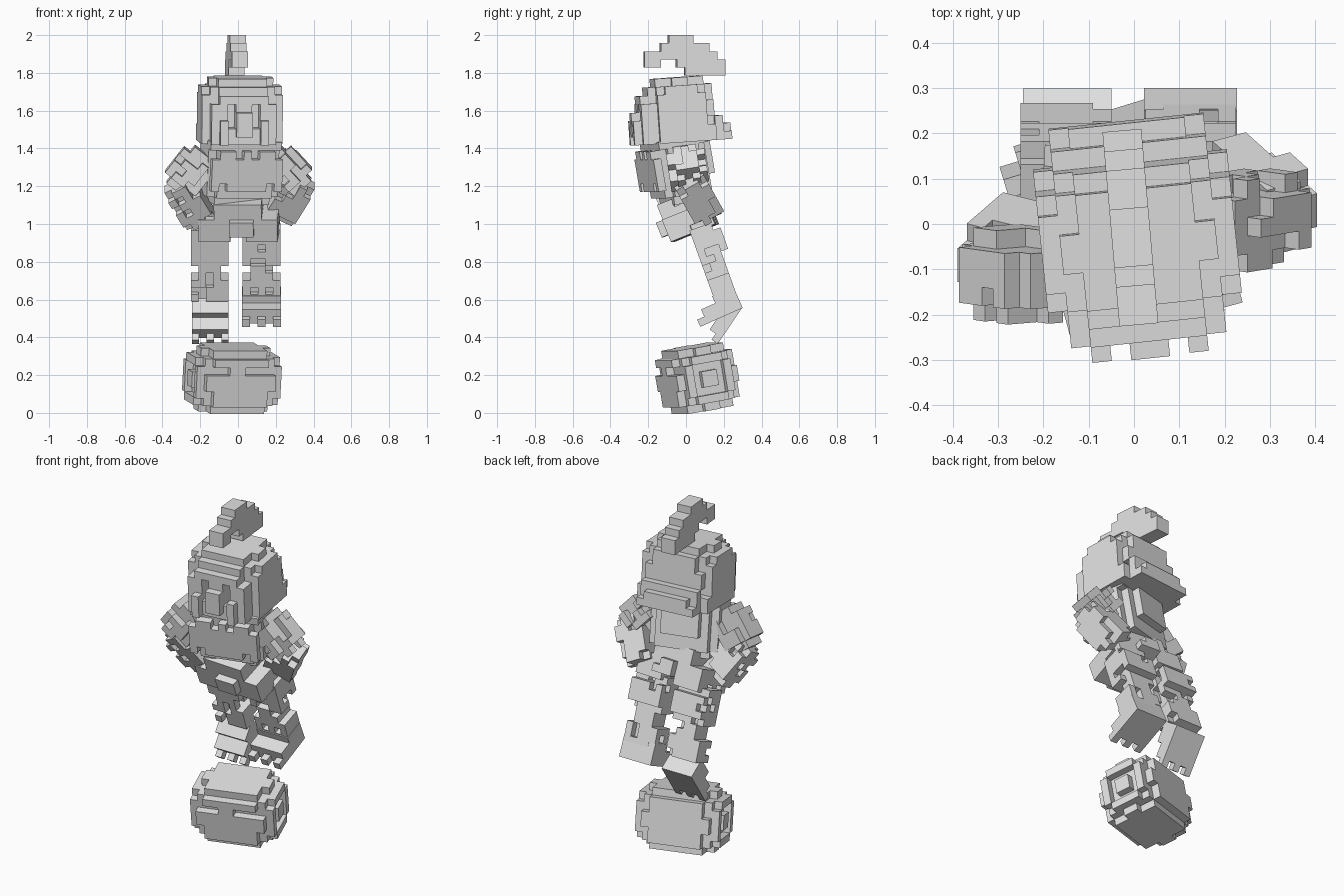
import bpy, bmesh, random
from math import radians
from mathutils import Matrix, Vector, Euler

cube = bpy.data.objects.get("Cube")
if cube:
    bpy.data.objects.remove(cube, do_unlink=True)

random.seed(4)
U = 0.043  # edge of one voxel

grey = bpy.data.materials.new("stone grey")
grey.use_nodes = True
grey.diffuse_color = (0.75, 0.75, 0.75, 1)
grey.node_tree.nodes["Principled BSDF"].inputs["Base Color"].default_value = grey.diffuse_color


def block(x0, x1, y0, y1, z0, z1):
    """Set of voxels in a box, both ends included."""
    return {(x, y, z) for x in range(x0, x1 + 1)
            for y in range(y0, y1 + 1) for z in range(z0, z1 + 1)}


def rounded(w, d, h, power=4):
    """Box of voxels with stepped round edges."""
    size = (w, d, h)
    return {c for c in block(0, w - 1, 0, d - 1, 0, h - 1)
            if sum(abs((v + 0.5) / n * 2 - 1) ** power for v, n in zip(c, size)) < 1}


def pitted(cells, share):
    """Knock single voxels out of the sides."""
    sides = ((1, 0), (-1, 0), (0, 1), (0, -1))
    return {(x, y, z) for x, y, z in sorted(cells)
            if all((x + i, y + j, z) in cells for i, j in sides) or random.random() > share}


def build(name, cells, size, matrix, unit=U):
    """Skin the voxel set with its outer faces, centred on a box of the given size."""
    bm = bmesh.new()
    verts = {}

    def vert(p):
        if p not in verts:
            verts[p] = bm.verts.new([(v - n / 2) * unit for v, n in zip(p, size)])
        return verts[p]

    for cell in sorted(cells):
        for a in range(3):
            b, c = (a + 1) % 3, (a + 2) % 3
            for s in (-1, 1):
                near = list(cell)
                near[a] += s
                if tuple(near) in cells:
                    continue
                loop = []
                for i, j in ((0, 0), (1, 0), (1, 1), (0, 1)):
                    p = list(cell)
                    p[a] += s > 0
                    p[b] += i
                    p[c] += j
                    loop.append(vert(tuple(p)))
                bm.faces.new(loop if s > 0 else loop[::-1])
    mesh = bpy.data.meshes.new(name)
    bm.to_mesh(mesh)
    bm.free()
    mesh.materials.append(grey)
    obj = bpy.data.objects.new(name, mesh)
    obj.matrix_world = matrix
    bpy.context.collection.objects.link(obj)


def place(loc, pitch=0, yaw=0):
    turn = Euler((radians(pitch), 0, radians(yaw)))
    return Matrix.Translation(loc) @ turn.to_matrix().to_4x4()


def along(start, end):
    """Frame at the middle of a limb, z running from start to end."""
    a, b = Vector(start), Vector(end)
    z = (b - a).normalized()
    y = z.cross(Vector((1, 0, 0))).normalized()
    turn = Matrix((y.cross(z), y, z)).transposed().to_4x4()
    return Matrix.Translation((a + b) / 2) @ turn


# Rounded chest underfoot: seam, latch and square rings on both ends
chest = rounded(11, 8, 8, 3.3)
chest -= block(0, 10, 0, 0, 5, 5)
for x in (0, 10):
    chest -= block(x, x, 2, 5, 2, 5) - block(x, x, 3, 4, 3, 4)
chest |= block(4, 5, 0, 0, 4, 5)
build("chest", chest, (11, 8, 8), place((-0.032, 0.06, 0.183), 10, 17), 0.0425)

# Legs slope back to the ankles: full thigh, narrow shin, wide cuff
# (limb y points to the front)
for name, x in (("right", -0.15), ("left", 0.125)):
    leg = block(0, 4, 0, 2, 0, 4) | block(1, 3, 0, 2, 5, 6) | block(0, 4, 0, 2, 7, 9)
    leg |= block(0, 4, -1, -1, 1, 3)
    leg = pitted(leg, 0.12)
    build(name + "_leg", leg, (5, 3, 10), along((x, 0.075, 0.985), (x, 0.21, 0.61)), 0.04)

# Feet with stepped toes: the right one points steeply down
foot = rounded(5, 6, 3, 6) - block(0, 4, 0, 0, 1, 2) - block(0, 4, 1, 2, 2, 2)
foot -= block(1, 1, 0, 0, 0, 0) | block(3, 3, 0, 0, 0, 0)
build("left_foot", foot, (5, 6, 3), place((0.125, 0.163, 0.562), 24), 0.041)
build("right_foot", foot, (5, 6, 3), place((-0.147, 0.185, 0.495), 56), 0.039)

# Hips with a narrower waist and a buckle
hips = rounded(10, 6, 3, 6) | block(2, 7, 0, 5, 3, 4)
hips |= block(4, 6, -1, -1, 1, 2) | block(4, 6, 6, 6, 1, 2)
hips -= block(4, 5, 0, 5, 0, 0)
build("hips", pitted(hips, 0.08), (10, 6, 5), place((0.005, 0.008, 1.05), 22, -3), 0.042)

# Torso with a chest plate, collar and back panel
torso = rounded(9, 6, 8)
torso |= block(0, 8, -1, -1, 2, 5) | block(1, 7, -1, -1, 6, 6) - block(3, 3, -1, -1, 6, 6)
torso -= block(1, 1, -1, -1, 2, 2) | block(7, 7, -1, -1, 2, 2) | block(5, 5, -1, -1, 6, 6)
torso |= block(0, 8, 0, 5, 7, 7) | block(2, 6, 6, 6, 3, 6)
build("torso", torso, (9, 6, 8), place((0.005, -0.045, 1.285), 10, 15))

# Arms bent out with the hands at the hips
right = [(-0.2, -0.12, 1.35), (-0.31, -0.105, 1.21), (-0.2, -0.01, 1.03)]
left = [(0.2, 0, 1.35), (0.32, 0.02, 1.22), (0.22, 0.11, 1.06)]
for name, (shoulder, elbow, hand) in (("right", right), ("left", left)):
    upper = pitted(rounded(5, 5, 6, 3), 0.22)
    build(name + "_upper_arm", upper, (5, 5, 6), along(shoulder, elbow), 0.041)
    lower = pitted(rounded(4, 4, 6, 4), 0.18)
    build(name + "_forearm", lower, (4, 4, 6), along(elbow, hand), 0.042)

# Helmeted head: face plate, eye slots, nose, cheek bars and a neck guard
head = rounded(10, 8, 8, 3.2) | block(1, 8, 1, 6, 6, 6) | block(3, 6, 1, 6, 7, 7)
head |= block(1, 8, -1, 0, 0, 4) | block(2, 7, -1, 0, 5, 5)
head -= block(3, 3, -1, 0, 2, 4) | block(6, 6, -1, 0, 2, 4)
head |= block(4, 5, -2, -1, 1, 3) | block(3, 6, -1, -1, 5, 5)
for x in (2, 7):
    head |= block(x, x, -2, -1, 0, 2)
head |= block(0, 9, 1, 7, 0, 1) | block(0, 9, 2, 5, 2, 5)
head |= block(1, 8, 8, 8, 0, 2) | block(1, 8, 8, 9, 0, 0) | block(2, 7, 9, 9, 1, 1)
build("head", head, (10, 8, 8), place((0.01, -0.04, 1.605), 4, 6))

# Curled crest: front and back reach of each layer, from the bottom up
crest = set()
for z, y0, y1 in ((0, 5, 9), (1, 0, 1), (1, 4, 9), (2, 0, 8), (3, 2, 7), (4, 3, 5)):
    crest |= block(0, 1, y0, y1, z, z)
build("helmet_crest", crest, (2, 10, 5), place((-0.008, -0.008, 1.8925), 0, 5))
